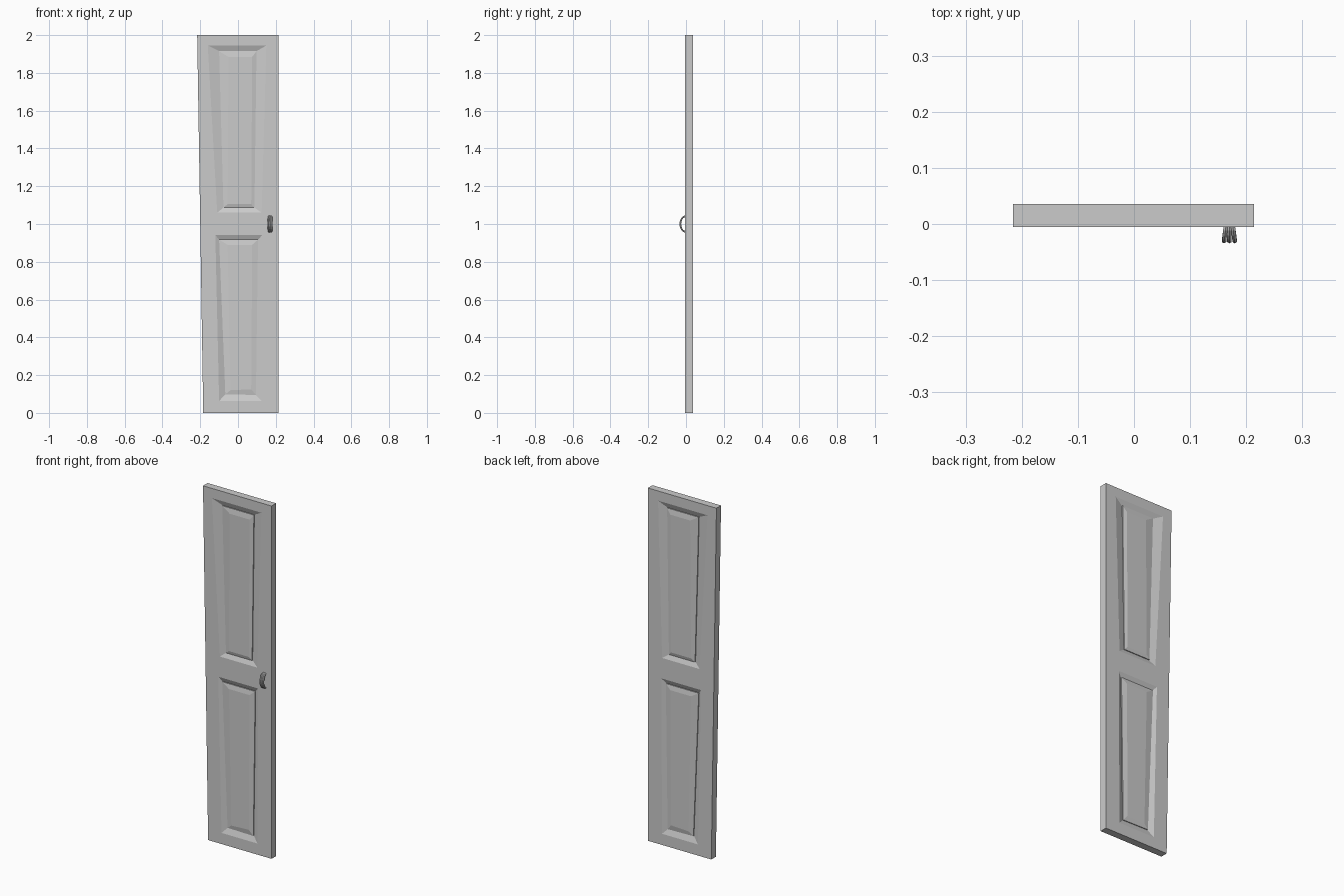
import bpy, bmesh, math

if "Cube" in bpy.data.objects:
    bpy.data.objects.remove(bpy.data.objects["Cube"])

FRONT, BACK = -0.005, 0.036

# Door outline and panel loops (x, z), ordered TL, TR, BR, BL
outline = [(-0.216, 2.0), (0.214, 2.0), (0.214, 0.0), (-0.184, 0.0)]
panels = [
    dict(outer=[(-0.16, 1.945), (0.15, 1.945), (0.125, 1.06), (-0.11, 1.06)],
         groove=[(-0.10, 1.915), (0.098, 1.915), (0.087, 1.087), (-0.077, 1.087)],
         field=[(-0.05, 1.885), (0.075, 1.885), (0.07, 1.105), (-0.055, 1.105)]),
    dict(outer=[(-0.12, 0.943), (0.13, 0.943), (0.125, 0.063), (-0.10, 0.063)],
         groove=[(-0.10, 0.917), (0.106, 0.917), (0.095, 0.095), (-0.067, 0.098)],
         field=[(-0.055, 0.89), (0.075, 0.89), (0.07, 0.125), (-0.04, 0.12)]),
]


def make_object(name, bm):
    bmesh.ops.recalc_face_normals(bm, faces=bm.faces)
    me = bpy.data.meshes.new(name)
    bm.to_mesh(me)
    bm.free()
    ob = bpy.data.objects.new(name, me)
    bpy.context.collection.objects.link(ob)
    return ob


def bridge(bm, a, b):
    n = len(a)
    for i in range(n):
        j = (i + 1) % n
        bm.faces.new((a[i], a[j], b[j], b[i]))


# Door slab: frame with sunken bevel, small step and raised field, both sides
bm = bmesh.new()


def door_side(y, inward):
    def loop(pts, depth):
        return [bm.verts.new((x, y + inward * depth, z)) for x, z in pts]
    o = loop(outline, 0)
    rims = []
    for p in panels:
        rim = loop(p["outer"], 0)
        low = loop(p["groove"], 0.012)
        step = loop(p["groove"], 0.007)
        field = loop(p["field"], 0.002)
        bridge(bm, rim, low)
        bridge(bm, low, step)
        bridge(bm, step, field)
        bm.faces.new(field)
        rims.append(rim)
    a, b = rims
    bm.faces.new((o[0], o[1], a[1], a[0]))
    bm.faces.new((a[3], a[2], b[1], b[0]))
    bm.faces.new((b[3], b[2], o[2], o[3]))
    bm.faces.new((o[0], a[0], a[3], b[0], b[3], o[3]))
    bm.faces.new((o[1], o[2], b[2], b[1], a[2], a[1]))
    return o


bridge(bm, door_side(FRONT, 1), door_side(BACK, -1))
make_object("door_panel", bm)

# Handle: three bars bowed out side by side, gathered slightly at the ends
CX, CZ, STEPS, SIDES, R = 0.17, 1.0, 10, 6, 0.0045
for k, name in ((-1, "handle_bar_left"), (0, "handle_bar_middle"), (1, "handle_bar_right")):
    bm = bmesh.new()
    rings = []
    for i in range(STEPS + 1):
        t = math.pi * i / STEPS
        s, c = math.sin(t), math.cos(t)
        x0 = CX + k * (0.006 + 0.0035 * s)
        ring = []
        for j in range(SIDES):
            u = 2 * math.pi * j / SIDES
            d = R * math.cos(u)
            ring.append(bm.verts.new((x0 + R * math.sin(u),
                                      -0.002 - (0.028 + d) * s,
                                      CZ + (0.041 + d) * c)))
        rings.append(ring)
    for a, b in zip(rings, rings[1:]):
        bridge(bm, a, b)
    bm.faces.new(rings[0])
    bm.faces.new(rings[-1])
    make_object(name, bm)
